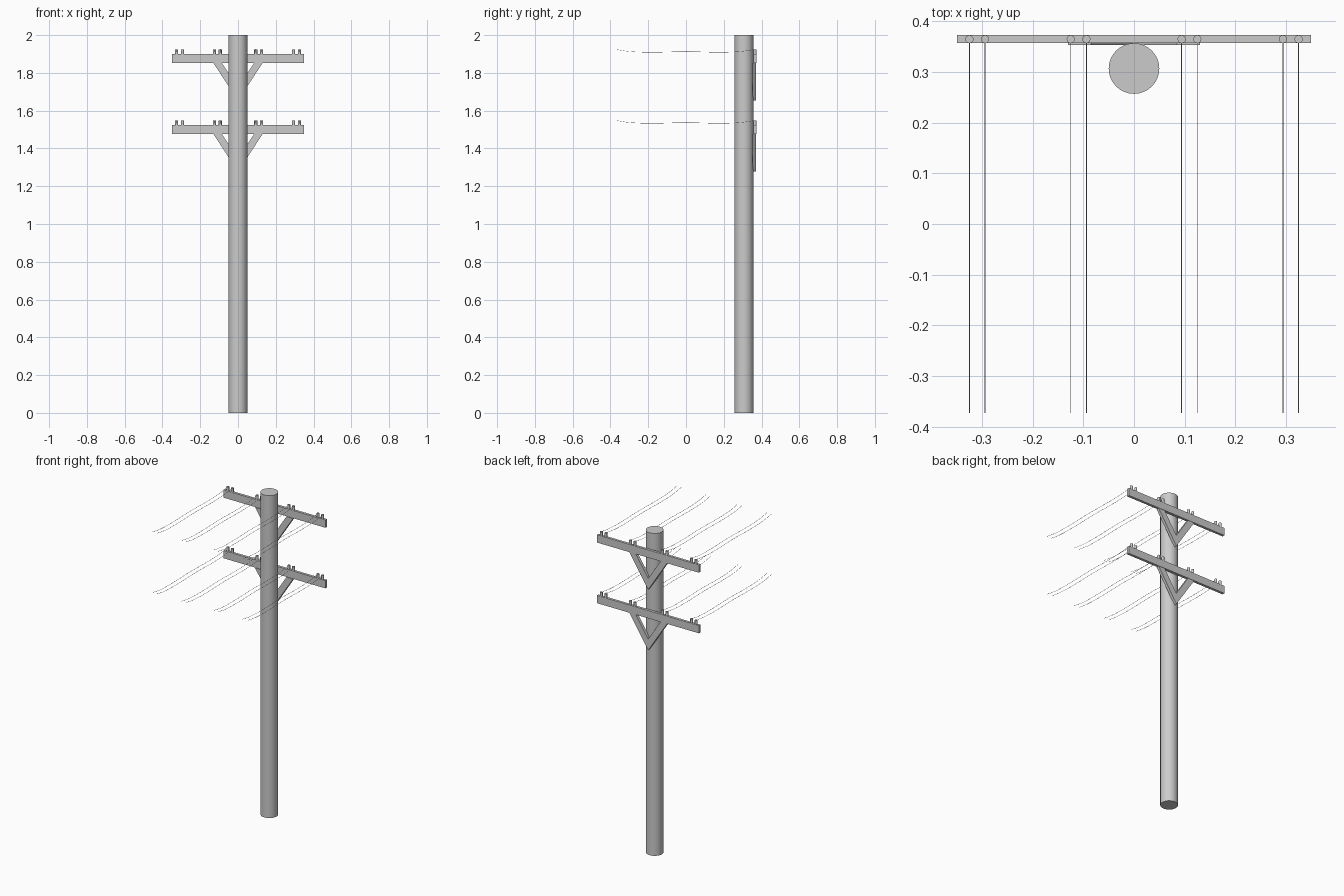
import bpy, bmesh

if "Cube" in bpy.data.objects:
    bpy.data.objects.remove(bpy.data.objects["Cube"])

POLE_Y = 0.307
ARM_Y0, ARM_Y1 = 0.357, 0.373
PIN_Y = 0.365
PIN_X = (-0.325, -0.294, -0.125, -0.094, 0.094, 0.125, 0.294, 0.325)


def cylinder(name, x, y, z0, z1, radius, sides):
    bpy.ops.mesh.primitive_cylinder_add(vertices=sides, radius=radius, depth=z1 - z0,
                                        location=(x, y, (z0 + z1) / 2))
    ob = bpy.context.object
    ob.name = name
    bpy.ops.object.shade_smooth_by_angle()
    return ob


def plate(name, profile, y0, y1):
    """Extrude an x-z outline between two y values."""
    bm = bmesh.new()
    face = bm.faces.new([bm.verts.new((x, y0, z)) for x, z in profile])
    ext = bmesh.ops.extrude_face_region(bm, geom=[face])
    verts = [g for g in ext["geom"] if isinstance(g, bmesh.types.BMVert)]
    bmesh.ops.translate(bm, verts=verts, vec=(0, y1 - y0, 0))
    bmesh.ops.recalc_face_normals(bm, faces=bm.faces)
    mesh = bpy.data.meshes.new(name)
    bm.to_mesh(mesh)
    bm.free()
    ob = bpy.data.objects.new(name, mesh)
    bpy.context.collection.objects.link(ob)
    return ob


def wire(name, x, z):
    """Thin sagging cable running from an insulator towards the front."""
    cu = bpy.data.curves.new(name, 'CURVE')
    cu.dimensions = '3D'
    cu.bevel_depth = 0.0008
    cu.bevel_resolution = 1
    cu.resolution_u = 6
    cu.use_fill_caps = True
    path = [(PIN_Y, 0), (0.29, -0.011), (0.19, -0.015), (0, -0.012),
            (-0.19, -0.015), (-0.3, -0.011), (-0.373, 0)]
    sp = cu.splines.new('BEZIER')
    sp.bezier_points.add(len(path) - 1)
    for p, (y, dz) in zip(sp.bezier_points, path):
        p.co = (x, y, z + dz)
        p.handle_left_type = p.handle_right_type = 'AUTO'
    ob = bpy.data.objects.new(name, cu)
    bpy.context.collection.objects.link(ob)


# Pole
cylinder("pole", 0, POLE_Y, 0, 2, 0.05, 32)

for level, top in (("upper", 1.900), ("lower", 1.524)):
    low = top - 0.048
    # Crossarm
    plate(level + "_crossarm", [(-0.35, low), (0.35, low), (0.35, top), (-0.35, top)],
          ARM_Y0, ARM_Y1)
    # V-shaped brace under the arm
    plate(level + "_brace", [(0, low - 0.199), (0.13, low), (0.085, low), (0, low - 0.13),
                             (-0.085, low), (-0.13, low)], ARM_Y0 - 0.004, ARM_Y1 - 0.002)
    # Insulators and their cables
    for i, x in enumerate(PIN_X, 1):
        cylinder(f"{level}_insulator_{i}", x, PIN_Y, top, top + 0.025, 0.008, 16)
        wire(f"{level}_wire_{i}", x, top + 0.0245)
